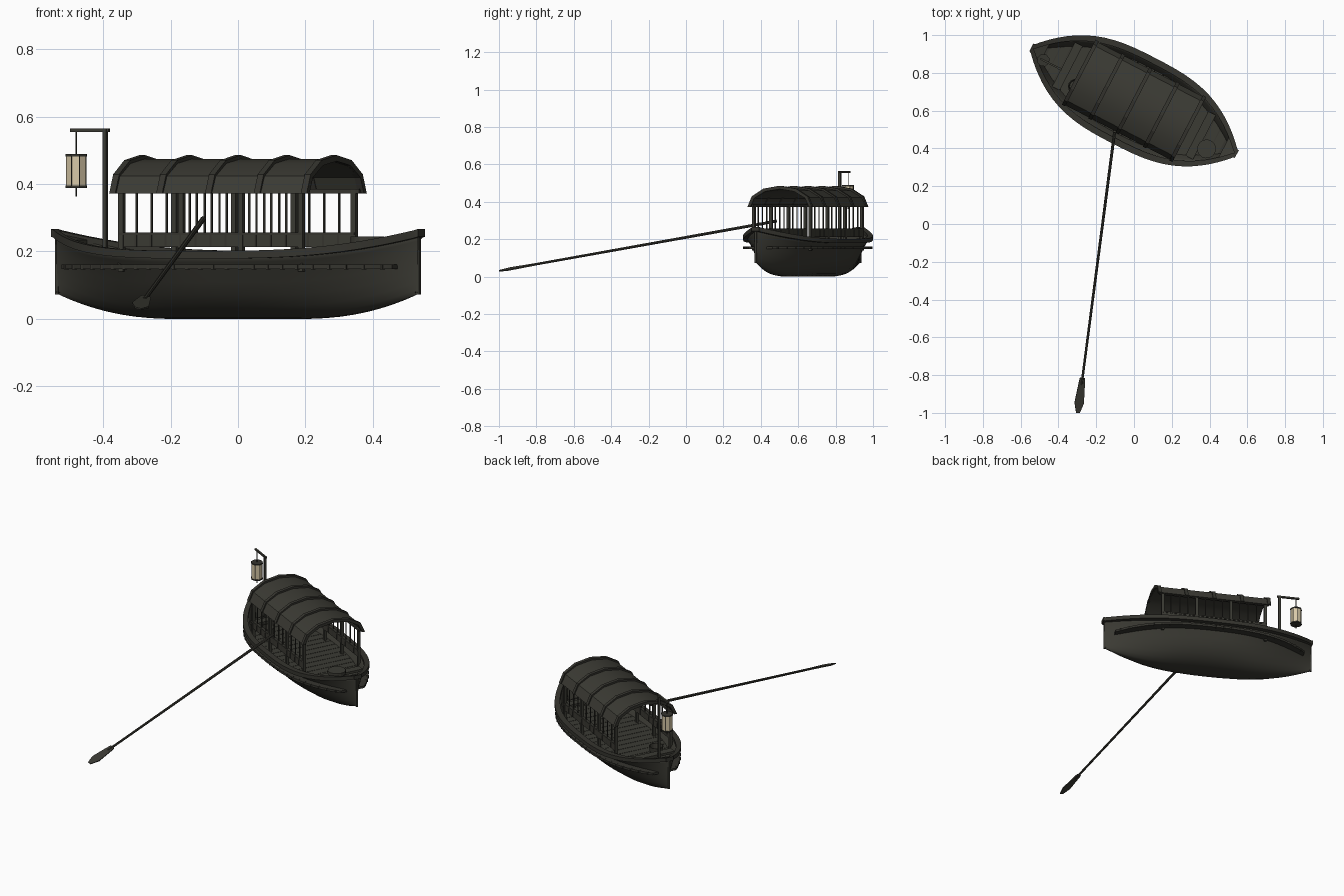
import bpy, bmesh, math
from mathutils import Vector, Matrix

if "Cube" in bpy.data.objects:
    bpy.data.objects.remove(bpy.data.objects["Cube"])

# Boat frame: u along the hull, v across, turned and shifted into place
PLACE = Matrix.Translation((0, 0.652, 0)) @ Matrix.Rotation(math.radians(-27.4), 4, 'Z')
L = 0.605


def material(name, rgb):
    m = bpy.data.materials.new(name)
    m.diffuse_color = (*rgb, 1)
    m.use_nodes = True
    m.node_tree.nodes["Principled BSDF"].inputs["Base Color"].default_value = m.diffuse_color
    return m


WOOD = material("dark wood", (0.044, 0.043, 0.034))
TRIM = material("darker trim", (0.036, 0.035, 0.028))
PAPER = material("lantern paper", (0.68, 0.58, 0.39))


def build(name, lofts, mat, place=PLACE, smooth=False, caps=True):
    """Each loft is a list of closed rings with equal point counts."""
    bm = bmesh.new()
    for rings in lofts:
        vs = [[bm.verts.new(p) for p in r] for r in rings]
        n = len(rings[0])
        for a, b in zip(vs, vs[1:]):
            for i in range(n if caps else n - 1):
                j = (i + 1) % n
                bm.faces.new((a[i], a[j], b[j], b[i]))
        if caps:
            bm.faces.new(vs[0])
            bm.faces.new(vs[-1][::-1])
    bmesh.ops.recalc_face_normals(bm, faces=bm.faces)
    bm.transform(place)
    me = bpy.data.meshes.new(name)
    bm.to_mesh(me)
    bm.free()
    me.materials.append(mat)
    ob = bpy.data.objects.new(name, me)
    bpy.context.collection.objects.link(ob)
    if smooth:
        bpy.ops.object.select_all(action='DESELECT')
        ob.select_set(True)
        bpy.context.view_layer.objects.active = ob
        bpy.ops.object.shade_smooth_by_angle(angle=math.radians(35))
    return ob


def box(u0, u1, v0, v1, z0, z1):
    return [[(u, v0, z0), (u, v1, z0), (u, v1, z1), (u, v0, z1)] for u in (u0, u1)]


def post(u, v, z0, z1, h):
    return box(u - h, u + h, v - h, v + h, z0, z1)


def drum(u, v, levels, n, turn=0):
    return [[(u + r * math.cos(turn + math.tau * i / n), v + r * math.sin(turn + math.tau * i / n), z)
             for i in range(n)] for r, z in levels]


def half_width(u, p=2.9):
    return 0.006 + 0.23 * max(0, 1 - (abs(u) / L) ** p)


def sheer(u):
    return 0.193 + 0.062 * (abs(u) / L) ** 3.3


def keel(u):
    return 0.075 * max(0, (abs(u) - 0.2) / 0.405) ** 2.2


# Hull section as (width fraction, height fraction) from gunwale to keel
PROFILE = [(1, 1), (.93, .87), (.87, .75), (.79, .56), (.69, .37), (.55, .2), (.39, .08), (.22, .015), (.12, 0)]


def hull_half(u):
    k, t = keel(u), sheer(u)
    return [(half_width(u, 1.9 + h * h) * f, k + (t - k) * h) for f, h in PROFILE]


def hull_at(u, z):
    """Half width of the hull at height z."""
    half = hull_half(max(-L, min(L, u)))
    for (w1, z1), (w0, z0) in zip(half, half[1:]):
        if z >= z0:
            return w0 + (w1 - w0) * (z - z0) / (z1 - z0)


def stations(a, n=32):
    return [a * math.sin(math.pi / 2 * (2 * i / n - 1)) for i in range(n + 1)]


def side_rail(s, a, inner, outer, z0, z1):
    """Strip that follows one side of the hull."""
    rings = []
    for u in stations(a):
        lo, hi = s * inner(u), s * (half_width(u) + outer)
        rings.append([(u, lo, z0(u)), (u, hi, z0(u)), (u, hi, z1(u)), (u, lo, z1(u))])
    return rings


# Hull shell: flared sides that sharpen towards the keel and the ends
rings = []
for u in stations(L):
    half = hull_half(u)
    rings.append([(u, y, z) for y, z in half] + [(u, 0, keel(u))] + [(u, -y, z) for y, z in half[::-1]])
hull = build("hull", [rings], WOOD, smooth=True, caps=False)
shell = hull.modifiers.new("thickness", 'SOLIDIFY')
shell.thickness = 0.008
# Stem and stern posts
build("stem_posts", [box(s * 0.598, s * 0.608, -0.006, 0.006, 0.072, 0.25) for s in (-1, 1)], WOOD)

# Gunwale and rubbing strip with lap seams
build("gunwale", [side_rail(s, 0.613, lambda u: max(half_width(u) - 0.016, 0), 0.017,
                            lambda u: sheer(u) - 0.014, lambda u: sheer(u) + 0.009)
                  for s in (-1, 1)], TRIM, smooth=True)
build("rubbing_strip", [side_rail(s, 0.552, lambda u: hull_at(u, 0.155) - 0.004, 0.013,
                                  lambda u: 0.148, lambda u: 0.161) for s in (-1, 1)], TRIM)
cleats = []
for s in (-1, 1):
    for i in range(-12, 13):
        u = i * 0.044
        w = s * (half_width(u) + 0.006)
        cleats.append(box(u - 0.004, u + 0.004, w - 0.008, w + 0.008, 0.147, 0.162))
build("rubbing_strip_cleats", cleats, TRIM)

# Floor: cross planks over a dark base
planks = []
for i in range(-10, 11):
    u0, u1 = i * 0.05 - 0.0235, i * 0.05 + 0.0235
    planks.append([[(u, -w, 0.138), (u, w, 0.138), (u, w, 0.15), (u, -w, 0.15)]
                   for u in (u0, u1) for w in [hull_at(u, 0.14) * 0.96]])
build("floor_planks", planks, WOOD)
build("floor_base", [[[(u, -w, 0.135), (u, w, 0.135), (u, w, 0.145), (u, -w, 0.145)]
                      for u in stations(0.54, 16) for w in [hull_at(u, 0.135) * 0.95]]], TRIM)

# Thwarts and little end decks
thwarts, decks = [], []
for s in (-1, 1):
    w = hull_at(0.42, 0.185) * 0.96
    thwarts.append(box(s * 0.375, s * 0.42, -w, w, 0.182, 0.196))
    decks.append([[(s * u, -w, sheer(u) - 0.014), (s * u, w, sheer(u) - 0.014),
                   (s * u, w, sheer(u)), (s * u, -w, sheer(u))]
                  for u in (0.535, 0.57, 0.602) for w in [half_width(u)]])
build("thwarts", thwarts, WOOD)
build("end_decks", decks, WOOD)

# Cabin posts, thin slats, side panels, eave beams
posts, slats, panels, battens, beams = [], [], [], [], []
for v in (-0.17, 0.17):
    for i in range(-6, 7):
        u = i * 0.05
        if i % 4 == 2:
            posts.append(post(u, v, 0.14, 0.385, 0.008))
        else:
            slats.append(post(u, v, 0.25, 0.38, 0.0027))
        battens.append(box(u - 0.003, u + 0.003, v - 0.008, v + 0.008, 0.215, 0.252))
    panels.append(box(-0.3, 0.3, v - 0.006, v + 0.006, 0.213, 0.25))
    battens.append(box(-0.305, 0.305, v - 0.009, v + 0.009, 0.249, 0.257))
    beams.append(box(-0.32, 0.32, v - 0.007, v + 0.007, 0.372, 0.385))
build("cabin_posts", posts, WOOD)
build("cabin_slats", slats, TRIM)
build("side_panels", panels, WOOD)
build("side_panel_battens", battens, TRIM)
build("eave_beams", beams, TRIM)


# Six-sided vaulted roof and ribs
def arch(u0, u1, a, b, t):
    def pt(u, k, d):
        ang = math.pi * k / 6
        return (u, (a - d) * math.cos(ang), 0.372 + (b - d) * math.sin(ang))
    return [[pt(u0, k, 0), pt(u1, k, 0), pt(u1, k, t), pt(u0, k, t)] for k in range(7)]


build("roof", [arch(-0.322, 0.322, 0.188, 0.103, 0.009)], WOOD, smooth=True)
build("roof_ribs", [arch(u - 0.01, u + 0.01, 0.194, 0.114, 0.018)
                    for u in (-0.32, -0.163, 0, 0.163, 0.32)], TRIM)

# Stool at one end, bucket at the other
build("stool", [drum(0.458, -0.049, [(0.03, 0.145), (0.042, 0.225), (0.05, 0.225), (0.05, 0.245)], 16)], WOOD)
build("bucket", [drum(-0.31, -0.075, [(0.034, 0.145), (0.04, 0.195), (0.035, 0.195), (0.031, 0.165)], 14)], WOOD)

# Lantern on a post with a bracket
LU, LV = -0.525, -0.03
build("lantern_post", [post(-0.428, LV, 0.145, 0.563, 0.0065),
                       box(-0.543, -0.415, LV - 0.005, LV + 0.005, 0.555, 0.565)], WOOD)
build("lantern_cords", [post(LU, LV, 0.485, 0.56, 0.0013), post(LU, LV, 0.363, 0.39, 0.0018)], TRIM)
build("lantern_paper", [drum(LU, LV, [(0.031, 0.393), (0.031, 0.484)], 8)], PAPER)
frame = [drum(LU, LV, [(0.034, z), (0.034, z + 0.007)], 8) for z in (0.389, 0.482)]
for i in range(8):
    a = math.tau * i / 8
    frame.append(post(LU + 0.031 * math.cos(a), LV + 0.031 * math.sin(a), 0.39, 0.485, 0.001))
build("lantern_frame", frame, TRIM)

# Long oar reaching out from the side: shaft and flat blade
grip, tip = Vector((-0.103, 0.485, 0.297)), Vector((-0.297, -1.0, 0.031))
axis = tip - grip
side = axis.cross(Vector((0.25, 0, 1))).normalized()
up = side.cross(axis).normalized()


def oar_ring(t, w, h, n):
    return [grip + axis * t + side * (w * math.cos(math.tau * (i + .5) / n)) + up * (h * math.sin(math.tau * (i + .5) / n))
            for i in range(n)]


build("oar_shaft", [[oar_ring(0, .008, .008, 8), oar_ring(0.9, .0065, .0065, 8)]], WOOD, Matrix(), True)
build("oar_blade", [[oar_ring(t, w, h, 4) for t, w, h in
                     [(.875, .018, .006), (.885, .022, .005), (.965, .036, .004), (1, .014, .003)]]],
      WOOD, Matrix())
